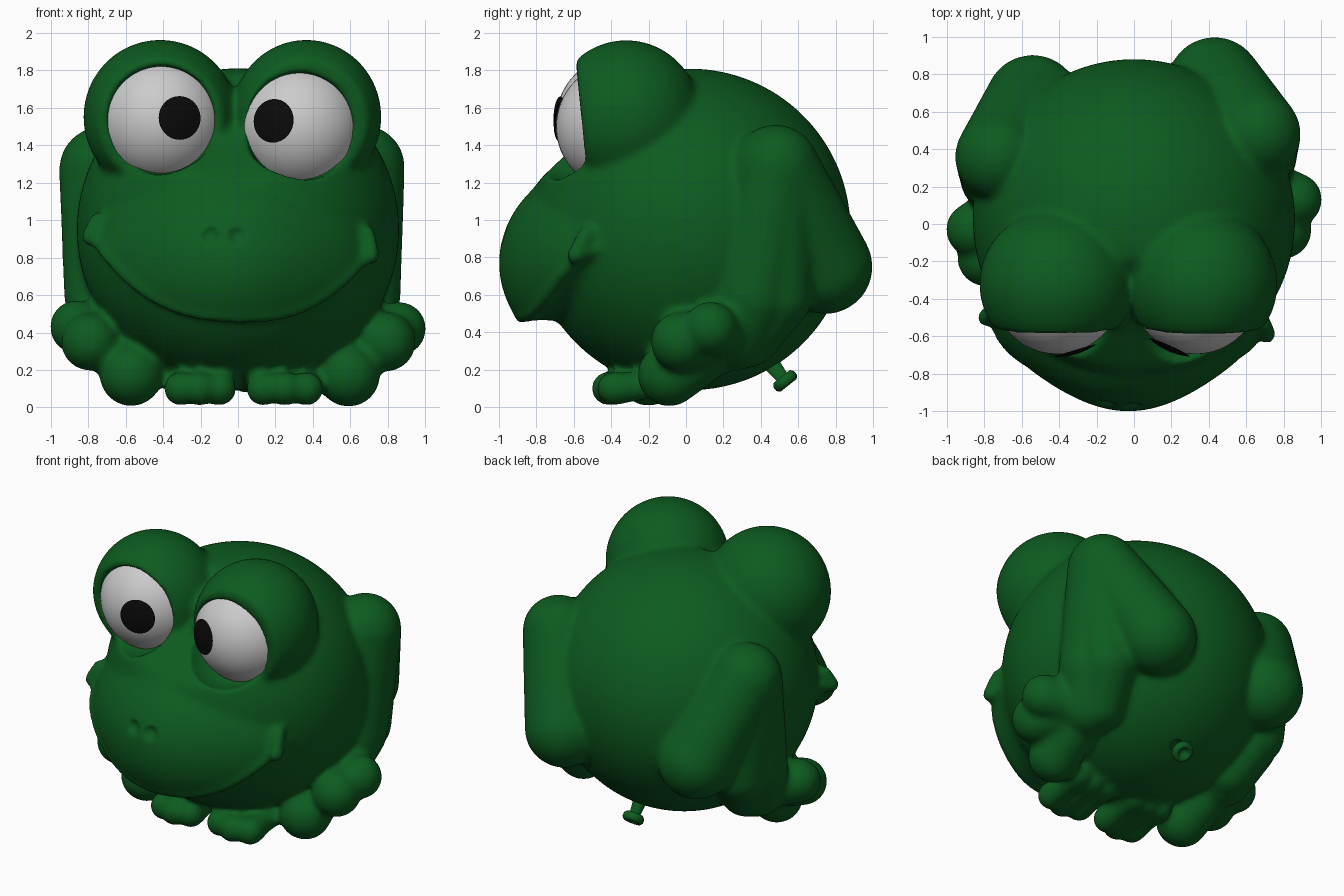
import bpy, bmesh, math
from mathutils import Vector, Matrix

if "Cube" in bpy.data.objects:
    bpy.data.objects.remove(bpy.data.objects["Cube"])


def material(name, rgb):
    m = bpy.data.materials.new(name)
    m.diffuse_color = (*rgb, 1)
    m.use_nodes = True
    m.node_tree.nodes["Principled BSDF"].inputs["Base Color"].default_value = m.diffuse_color
    return m


GREEN = material("green", (0.004, 0.105, 0.014))
BLACK = material("black", (0.003, 0.003, 0.003))


def make_object(name, bm, mat=None):
    me = bpy.data.meshes.new(name)
    bm.to_mesh(me)
    bm.free()
    ob = bpy.data.objects.new(name, me)
    bpy.context.collection.objects.link(ob)
    me.shade_smooth()
    if mat:
        me.materials.append(mat)
    return ob


def ellipsoid(bm, c, r, sub=4, fn=None):
    m = Matrix.Translation(c) @ Matrix.Diagonal((*r, 1))
    verts = bmesh.ops.create_icosphere(bm, subdivisions=sub, radius=1, matrix=m)["verts"]
    if fn:
        for v in verts:
            fn(v.co)


def chain(bm, *nodes):
    """Limb made of overlapping balls between (x, y, z, radius) nodes."""
    for a, b in zip(nodes, nodes[1:]):
        a, b = Vector(a), Vector(b)
        n = max(2, math.ceil((b.xyz - a.xyz).length / 0.03))
        for i in range(n + 1):
            p = a.lerp(b, i / n)
            ellipsoid(bm, p.xyz, (p.w,) * 3, 3)


skin = bmesh.new()

# round body, flattened where the forehead slopes back between the eyes
def forehead(co):
    if co.z > 1.21:
        co.y = max(co.y, -0.79 + (co.z - 1.21) * 1.05)


ellipsoid(skin, (0, 0.02, 0.95), (0.86, 0.86, 0.86), 5, forehead)

# snout, slightly pointed, cut off underneath along the smiling lip line
SX, SY, SZ = -0.03, -0.30, 0.77
RX, RY, RZ = 0.78, 0.70, 0.59


def lip(x):
    return 0.465 + 0.85 * abs(x - SX) ** 2.6 - 0.04 * x


def taper(x):
    u = min(1, ((x - SX) / RX) ** 2)
    return 1 - 0.32 * u * (1 - u)


def cut_lip(co):
    co.y = SY + (co.y - SY) * taper(co.x)
    co.z = max(co.z, lip(co.x))


ellipsoid(skin, (SX, SY, SZ), (RX, RY, RZ), 5, cut_lip)
for i in range(81):
    x = SX - 0.73 + 1.46 * i / 80
    z = lip(x)
    d = max(0, 1 - ((x - SX) / RX) ** 2 - ((z - SZ) / RZ) ** 2)
    ellipsoid(skin, (x, SY - RY * math.sqrt(d) * taper(x) + 0.015, z + 0.015), (0.033,) * 3, 2)

# mouth corners
chain(skin, (-0.75, -0.47, 1.00, 0.045), (-0.79, -0.50, 0.91, 0.05))
chain(skin, (0.69, -0.53, 0.93, 0.045), (0.71, -0.59, 0.81, 0.05))

# eye bulges with flat, slightly tilted fronts
def flat_front(co):
    co.y = max(co.y, -0.56 - 0.10 * (co.z - 1.55))


ellipsoid(skin, (-0.415, -0.32, 1.55), (0.41, 0.40, 0.412), 5, flat_front)
ellipsoid(skin, (0.365, -0.32, 1.55), (0.40, 0.40, 0.412), 5, flat_front)

# hind legs: hip, knee, ankle, heel; a second strand makes the shin broad
legs = [
    [(-0.54, 0.65, 0.75, 0.255), (-0.725, 0.36, 1.27, 0.232), (-0.73, 0.25, 0.60, 0.20),
     (-0.64, 0.12, 0.38, 0.19)],
    [(0.43, 0.745, 0.75, 0.255), (0.66, 0.48, 1.28, 0.232), (0.66, 0.36, 0.60, 0.21),
     (0.60, 0.25, 0.38, 0.19)],
]
toes = [
    [(-0.86, -0.03, 0.43, 0.145), (-0.79, -0.18, 0.35, 0.155), (-0.57, -0.20, 0.175, 0.17)],
    [(0.86, 0.13, 0.42, 0.145), (0.79, -0.03, 0.35, 0.16), (0.59, -0.09, 0.172, 0.17)],
]
for leg, tips in zip(legs, toes):
    chain(skin, *leg)
    hx, hy, hz, _ = leg[3]
    ax, ay, az, _ = leg[2]
    chain(skin, leg[1], (ax * 0.95, ay + 0.13, az, 0.19), (hx * 0.95, hy + 0.08, hz, 0.17))
    for t in tips:
        chain(skin, (hx, hy, hz, 0.14), t)

# front feet with three toes each
for xs in ((-0.305, -0.205, -0.10), (0.135, 0.25, 0.365)):
    for k, x in enumerate(xs):
        y = -0.415 if k == 1 else -0.385
        chain(skin, (x, y, 0.10, 0.092), (x, -0.25, 0.11, 0.075), (x, -0.12, 0.14, 0.09))

body = make_object("body", skin, GREEN)

# eye socket cutters
EYES = [("left", Vector((-0.41, -0.35, 1.535)), Vector((0.10, 0.01))),
        ("right", Vector((0.328, -0.35, 1.50)), Vector((-0.14, 0.03)))]
R = 0.345
cut = bmesh.new()
for _, c, _ in EYES:
    ellipsoid(cut, (c.x, -0.62, c.z), (0.295, 0.30, 0.295))
cutter = make_object("socket_cutter", cut)
cutter.hide_render = True


# fuse the skin, carve the sockets and soften
def fuse(voxel, smooth):
    m = body.modifiers.new("fuse", "REMESH")
    m.mode = "VOXEL"
    m.voxel_size = voxel
    m.use_smooth_shade = True
    s = body.modifiers.new("soften", "SMOOTH")
    s.factor = 0.5
    s.iterations = smooth


fuse(0.018, 5)
b = body.modifiers.new("sockets", "BOOLEAN")
b.operation = "DIFFERENCE"
b.object = cutter
fuse(0.017, 4)
dg = bpy.context.evaluated_depsgraph_get()
mesh = bpy.data.meshes.new_from_object(body.evaluated_get(dg))
body.modifiers.clear()
body.data = mesh
mesh.materials.clear()
mesh.materials.append(GREEN)
bpy.data.objects.remove(cutter)

# nostril dimples
for v in mesh.vertices:
    for nx in (-0.145, -0.005):
        d = math.hypot(v.co.x - nx, v.co.z - 0.915) / 0.05
        if v.co.y < -0.7 and d < 1:
            v.co.y += 0.03 * (1 - d * d)
mesh.shade_smooth()

# eyeballs and pupils
for side, c, look in EYES:
    bm = bmesh.new()
    bmesh.ops.create_uvsphere(bm, u_segments=48, v_segments=32, radius=R,
                              matrix=Matrix.Translation(c))
    make_object(side + "_eyeball", bm)
    bm = bmesh.new()
    bmesh.ops.create_uvsphere(bm, u_segments=40, v_segments=38, radius=R + 0.014)
    low = [v for v in bm.verts if v.co.z < (R + 0.014) * math.cos(math.radians(19.2))]
    bmesh.ops.delete(bm, geom=low, context="VERTS")
    gaze = Vector((look.x, -math.sqrt(R * R - look.length_squared), look.y))
    rot = gaze.to_track_quat("Z", "Y").to_matrix().to_4x4()
    bm.transform(Matrix.Translation(c) @ rot)
    make_object(side + "_pupil", bm, BLACK)

# inflation valve: stem with a ring at the end, spun from a profile
profile = [(0.0, -0.12), (0.045, -0.12), (0.035, -0.03), (0.055, -0.03), (0.070, -0.012),
           (0.070, 0.014), (0.055, 0.03), (0.036, 0.024), (0.024, -0.005), (0.0, -0.005)]
bm = bmesh.new()
vs = [bm.verts.new((r, 0, z)) for r, z in profile]
es = [bm.edges.new(p) for p in zip(vs, vs[1:])]
bmesh.ops.spin(bm, geom=vs + es, cent=(0, 0, 0), axis=(0, 0, 1), angle=math.tau, steps=24)
bmesh.ops.remove_doubles(bm, verts=bm.verts, dist=0.0005)
bmesh.ops.recalc_face_normals(bm, faces=bm.faces)
aim = Vector((0, 0.62, -0.78)).to_track_quat("Z", "Y").to_matrix().to_4x4()
bm.transform(Matrix.Translation((0.04, 0.53, 0.14)) @ aim)
make_object("valve", bm, GREEN)
